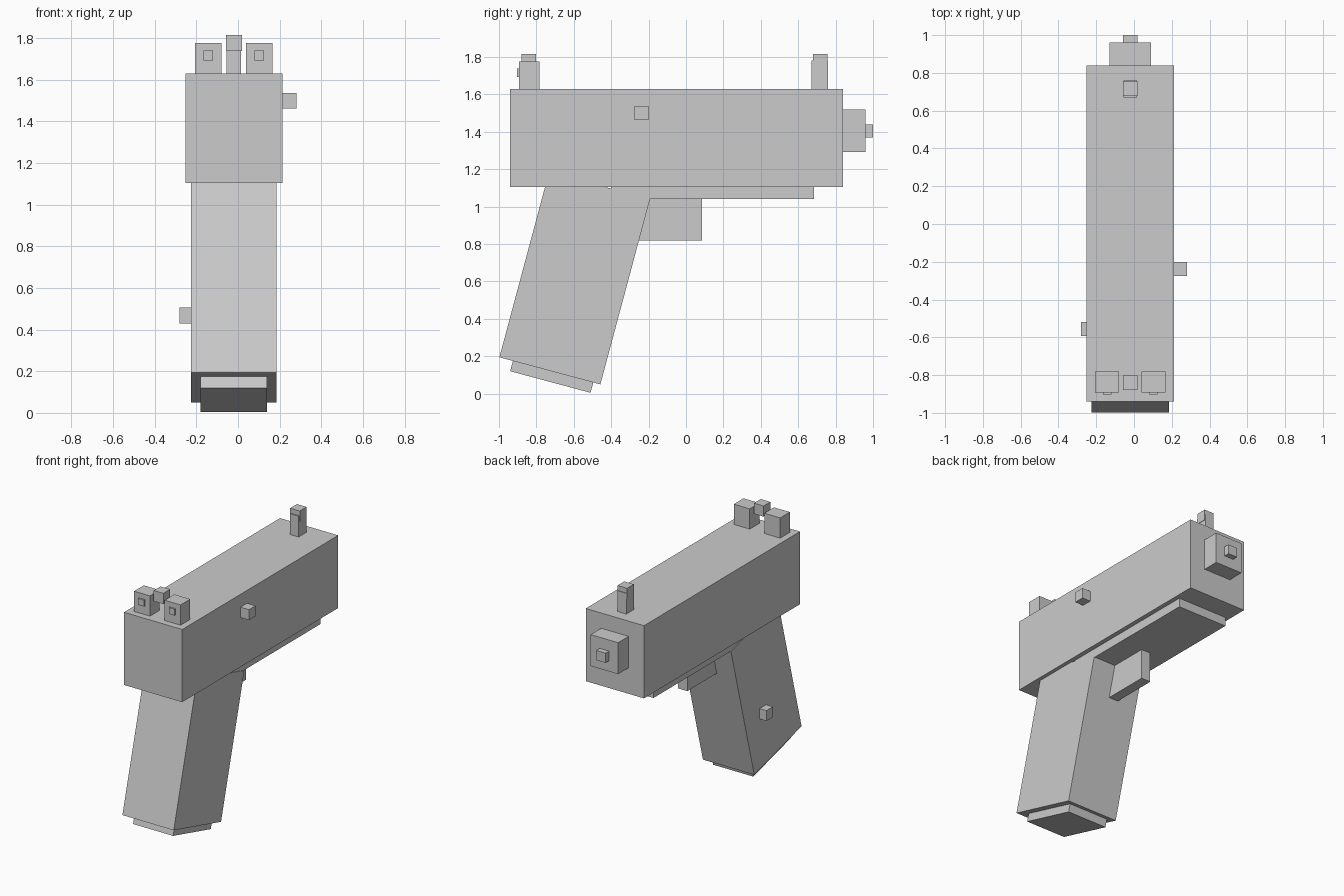
import bpy
import math

cube = bpy.data.objects.get("Cube")
if cube:
    bpy.data.objects.remove(cube, do_unlink=True)

# Single plain grey
GREY = (0.6, 0.6, 0.6, 1.0)
grey = bpy.data.materials.new("plain_grey")
grey.use_nodes = True
grey.diffuse_color = GREY
for node in grey.node_tree.nodes:
    if node.type == 'BSDF_PRINCIPLED':
        node.inputs["Base Color"].default_value = GREY

MID = -0.02          # centre plane of the body
RAKE = math.radians(-15)


def block(name, centre, size, tilt=0.0):
    """Box given by centre and size, optionally tilted about x."""
    bpy.ops.mesh.primitive_cube_add(size=1, location=centre, rotation=(tilt, 0, 0))
    obj = bpy.context.object
    obj.name = name
    obj.scale = size
    obj.data.materials.append(grey)
    return obj


def span(name, x, y, z):
    """Box given by its extents along each axis."""
    lows_highs = (x, y, z)
    return block(name, [(a + b) / 2 for a, b in lows_highs],
                 [b - a for a, b in lows_highs])


def around(width):
    """Extent of the given width about the centre plane."""
    return (MID - width / 2, MID + width / 2)


# Main body
span("slide", around(0.465), (-0.94, 0.84), (1.105, 1.63))
span("lower_rail", around(0.40), (-0.40, 0.685), (1.04, 1.105))
span("trigger_block", (-0.07, 0.005), (-0.28, 0.085), (0.82, 1.04))

# Raked grip and its base plate
block("grip", (MID, -0.595, 0.6175), (0.41, 0.559, 1.026), RAKE)
block("grip_base_plate", (MID, -0.715, 0.101), (0.32, 0.445, 0.08), RAKE)

# Barrel end
span("muzzle", around(0.22), (0.84, 0.96), (1.293, 1.52))
span("muzzle_core", around(0.075), (0.96, 1.0), (1.37, 1.44))

# Rear sights with their small dots
for side, sign in (("right", -1), ("left", 1)):
    x = MID + sign * 0.122
    block(f"rear_sight_{side}", (x, -0.837, 1.703), (0.127, 0.11, 0.147))
    block(f"rear_sight_dot_{side}", (x, -0.88, 1.716), (0.046, 0.046, 0.046))

# Front sight post and the two small cubes at sight height
span("front_sight", around(0.07), (0.67, 0.76), (1.63, 1.78))
for name, y in (("front_sight_cap", 0.717), ("rear_sight_cube", -0.84)):
    block(name, (MID, y, 1.777), (0.077, 0.077, 0.077))

# Side buttons
span("slide_button", (0.20, 0.28), (-0.275, -0.20), (1.462, 1.537))
span("grip_button", (-0.28, -0.215), (-0.592, -0.518), (0.43, 0.505))
